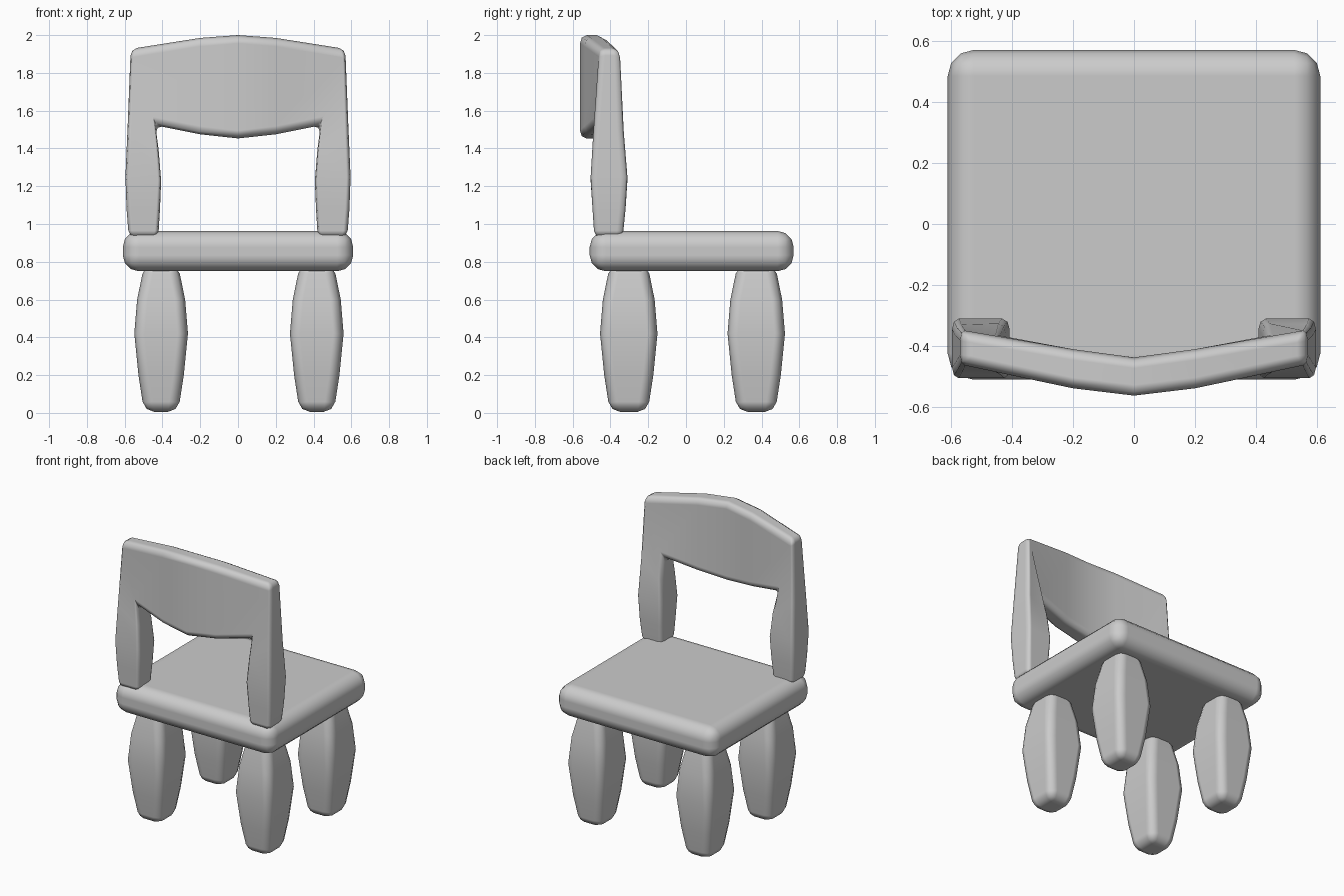
import bpy, math

if "Cube" in bpy.data.objects:
    bpy.data.objects.remove(bpy.data.objects["Cube"])


def loft(name, rings, bevel, segments=2):
    """Skin four-cornered rings, cap the ends and round the edges."""
    verts = [p for r in rings for p in r]
    faces = [(3, 2, 1, 0)]
    for i in range(len(rings) - 1):
        a, b = 4 * i, 4 * i + 4
        for k in range(4):
            n = (k + 1) % 4
            faces.append((a + k, a + n, b + n, b + k))
    e = len(verts) - 4
    faces.append((e, e + 1, e + 2, e + 3))
    me = bpy.data.meshes.new(name)
    me.from_pydata(verts, [], faces)
    ob = bpy.data.objects.new(name, me)
    bpy.context.collection.objects.link(ob)
    bpy.ops.object.select_all(action='DESELECT')
    ob.select_set(True)
    bpy.context.view_layer.objects.active = ob
    bpy.ops.object.mode_set(mode='EDIT')
    bpy.ops.mesh.select_all(action='SELECT')
    bpy.ops.mesh.normals_make_consistent(inside=False)
    bpy.ops.object.mode_set(mode='OBJECT')
    bpy.ops.object.shade_smooth()
    mod = ob.modifiers.new("rounding", 'BEVEL')
    mod.width = bevel
    mod.segments = segments
    mod.limit_method = 'ANGLE'
    mod.angle_limit = math.radians(35)
    mod.harden_normals = True
    return ob


def rect(cx, cy, hx, hy, z):
    return [(cx - hx, cy - hy, z), (cx + hx, cy - hy, z),
            (cx + hx, cy + hy, z), (cx - hx, cy + hy, z)]


# Seat slab
loft("seat", [rect(0, 0.03, 0.61, 0.54, 0.75), rect(0, 0.03, 0.61, 0.54, 0.963)], 0.085, 3)

# Bulging legs: (height, half width)
profile = [(0.005, 0.09), (0.2, 0.12), (0.42, 0.142), (0.6, 0.127), (0.79, 0.088)]
for place, cy in (("back", -0.303), ("front", 0.372)):
    for side, cx in (("left", -0.407), ("right", 0.417)):
        loft(f"{place}_{side}_leg", [rect(cx, cy, w, w + 0.01, z) for z, w in profile], 0.055)

# Backrest: one loft up the left post, across the curved panel, mirrored down the right
# outer (x, z), inner (x, z), outer y range, inner y range
half = [
    ((-0.578, 0.93), (-0.422, 0.93), (-0.485, -0.335), (-0.485, -0.335)),
    ((-0.59, 1.08), (-0.413, 1.08), (-0.495, -0.32), (-0.495, -0.32)),
    ((-0.596, 1.25), (-0.407, 1.23), (-0.505, -0.31), (-0.505, -0.31)),
    ((-0.585, 1.5), (-0.42, 1.39), (-0.49, -0.33), (-0.495, -0.325)),
    ((-0.568, 1.927), (-0.437, 1.522), (-0.46, -0.347), (-0.488, -0.365)),
    ((-0.2, 1.985), (-0.2, 1.475), (-0.538, -0.41), (-0.538, -0.41)),
    ((0, 2.0), (0, 1.453), (-0.562, -0.437), (-0.562, -0.437)),
]


def back_ring(o, i, oy, iy, s=1):
    return [(s * o[0], oy[0], o[1]), (s * o[0], oy[1], o[1]),
            (s * i[0], iy[1], i[1]), (s * i[0], iy[0], i[1])]


rings = [back_ring(*h) for h in half] + [back_ring(*h, s=-1) for h in half[-2::-1]]
loft("backrest", rings, 0.035)
